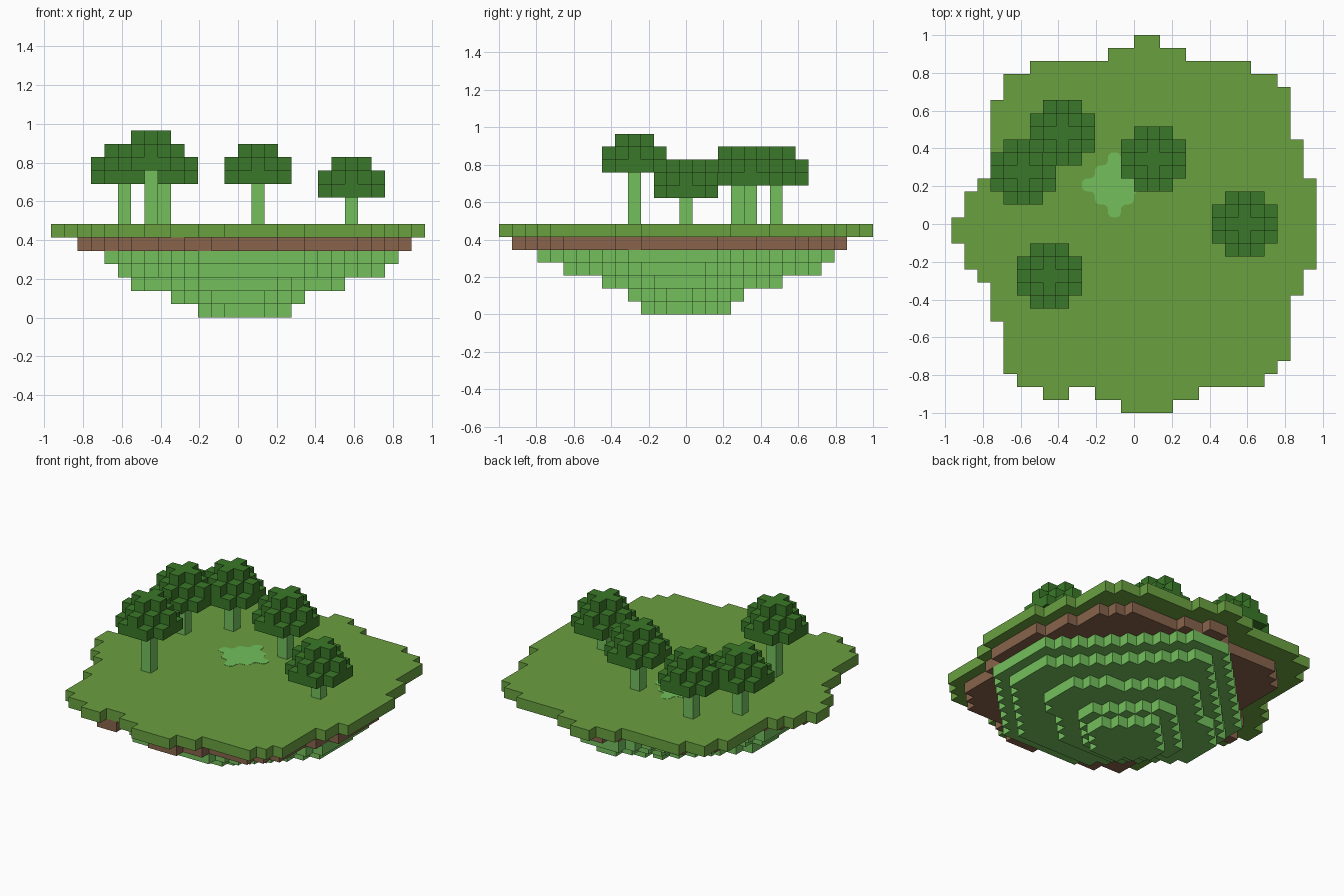
import bpy
import bmesh
from mathutils import Vector

UNIT = 2 / 29          # edge of one block
ORIGIN = Vector((-14 * UNIT, -1, 0))
SIDES = [Vector(d) for d in ((1, 0, 0), (-1, 0, 0), (0, 1, 0),
                             (0, -1, 0), (0, 0, 1), (0, 0, -1))]

cube = bpy.data.objects.get("Cube")
if cube:
    bpy.data.objects.remove(cube, do_unlink=True)


def material(name, rgb):
    """Flat material from an 8-bit display colour."""
    linear = [((c / 255 + 0.055) / 1.055) ** 2.4 for c in rgb] + [1]
    mat = bpy.data.materials.new(name)
    mat.use_nodes = True
    mat.diffuse_color = linear
    bsdf = next(n for n in mat.node_tree.nodes if n.type == "BSDF_PRINCIPLED")
    bsdf.inputs["Base Color"].default_value = linear
    bsdf.inputs["Roughness"].default_value = 0.9
    return mat


grass = material("grass green", (106, 160, 64))
soil = material("soil brown", (136, 100, 76))
moss = material("light green", (115, 192, 92))
leaf = material("leaf green", (58, 121, 41))


def blocks(name, cells, mat, solid):
    """Skin of a set of unit blocks where it is not covered by solid ones."""
    bm = bmesh.new()
    for cell in cells:
        middle = Vector(cell) + Vector((0.5, 0.5, 0.5))
        for n in SIDES:
            if tuple(int(a + b) for a, b in zip(cell, n)) in solid:
                continue
            u = Vector((n.y, n.z, n.x))
            v = n.cross(u)
            corners = [middle + (n + a * u + b * v) / 2
                       for a, b in ((-1, -1), (1, -1), (1, 1), (-1, 1))]
            bm.faces.new([bm.verts.new(ORIGIN + c * UNIT) for c in corners])
    bmesh.ops.remove_doubles(bm, verts=bm.verts, dist=UNIT / 100)
    bmesh.ops.dissolve_limit(bm, angle_limit=0.01, verts=bm.verts, edges=bm.edges)
    mesh = bpy.data.meshes.new(name)
    bm.to_mesh(mesh)
    bm.free()
    mesh.materials.append(mat)
    obj = bpy.data.objects.new(name, mesh)
    bpy.context.collection.objects.link(obj)
    return obj


# Grass deck: runs of equal rows from back to front (rows, left, right)
RUNS = [(1, 14, 16), (1, 12, 18), (1, 6, 23), (1, 4, 25), (1, 4, 26),
        (3, 3, 26), (3, 3, 27), (1, 2, 28), (2, 1, 28), (2, 0, 28),
        (2, 1, 28), (1, 2, 27), (1, 3, 27), (2, 3, 26), (3, 4, 26),
        (1, 4, 25), (1, 5, 24), (1, 11, 19), (1, 13, 17)]
deck = {(7, 1, 6), (8, 1, 6)}
row = 28
for count, left, right in RUNS:
    for _ in range(count):
        deck |= {(i, row, 6) for i in range(left, right)}
        row -= 1
parts = [("grass_deck", deck, grass)]

# Soil: the deck outline, a little smaller
soil_cells = {(i, j, 5) for i in range(2, 27) for j in range(1, 27)
              if (int((i - 1.5) / 25 * 28), int((j - 0.5) / 26 * 29), 6) in deck
              and (i, j, 6) in deck}
parts.append(("soil_layer", soil_cells, soil))


# Underside: tiers with cut corners, cut deeper at the back
def tier(level, x0, x1, y0, y1, back_cut):
    cells = set()
    for i in range(x0, x1):
        for j in range(y0, y1):
            u = (2 * i + 1 - x0 - x1) / (x1 - x0)
            v = (2 * j + 1 - y0 - y1) / (y1 - y0)
            if abs(u) + abs(v) <= (back_cut if v > 0 else 1.32):
                cells.add((i, j, level))
    return cells


TIERS = [(11, 18, 11, 18, 1.05), (9, 19, 10, 19, 1.05), (6, 22, 8, 22, 1.05),
         (5, 25, 5, 25, 1.06), (4, 26, 3, 26, 1.16)]
for level, bounds in enumerate(TIERS):
    parts.append((f"underside_tier_{level + 1}", tier(level, *bounds), moss))

# Trees: one-block trunk, crown of three shrinking diamonds
TREES = [(22, 14, 9), (15, 19, 10), (8, 21, 10), (5, 18, 10), (7, 10, 11)]
reach = range(-2, 3)
for number, (x, y, base) in enumerate(TREES, 1):
    trunk = {(x, y, k) for k in range(7, base)}
    crown = {(x + a, y + b, base + k) for k in range(3)
             for a in reach for b in reach if abs(a) + abs(b) <= 3 - k}
    parts += [(f"trunk_{number}", trunk, moss), (f"crown_{number}", crown, leaf)]

solid = set().union(*(cells for _, cells, _ in parts))
for name, cells, mat in parts:
    blocks(name, cells, mat, solid)

# Light patch on the grass: very thin stepped diamond with rounded corners
patch = {(12 + a, 17 + b, 0) for a in reach for b in reach
         if abs(a) + abs(b) <= 2}
plate = blocks("light_patch", patch, moss, patch)
bm = bmesh.new()
bm.from_mesh(plate.data)
bmesh.ops.bevel(bm, geom=[e for e in bm.edges
                          if abs(e.verts[0].co.z - e.verts[1].co.z) > UNIT / 2],
                offset=UNIT * 0.4, segments=3, profile=0.5, affect="EDGES")
for vert in bm.verts:
    vert.co.z = 7 * UNIT + 0.0015 * (vert.co.z > UNIT / 2)
bm.to_mesh(plate.data)
bm.free()
